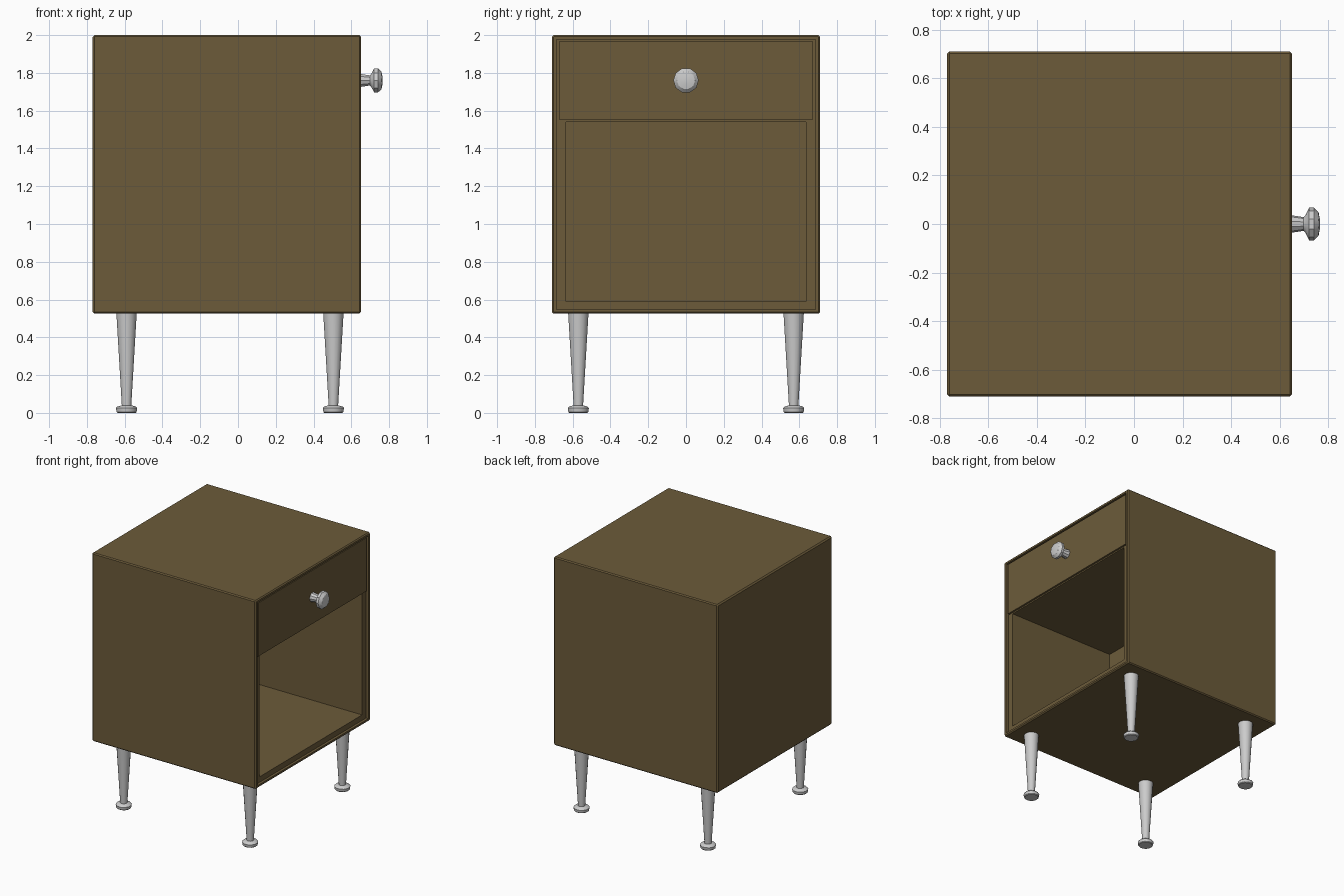
import bpy, bmesh, math
from mathutils import Vector

if "Cube" in bpy.data.objects:
    bpy.data.objects.remove(bpy.data.objects["Cube"])

wood = bpy.data.materials.new("brown_wood")
wood.diffuse_color = (0.15, 0.105, 0.042, 1)
wood.use_nodes = True
wood.node_tree.nodes["Principled BSDF"].inputs["Base Color"].default_value = wood.diffuse_color


def make_object(name, bm, mat=None, smooth=None):
    bmesh.ops.remove_doubles(bm, verts=bm.verts, dist=1e-5)
    bmesh.ops.recalc_face_normals(bm, faces=bm.faces)
    mesh = bpy.data.meshes.new(name)
    bm.to_mesh(mesh)
    bm.free()
    obj = bpy.data.objects.new(name, mesh)
    bpy.context.collection.objects.link(obj)
    if mat:
        mesh.materials.append(mat)
    if smooth:
        bpy.ops.object.select_all(action='DESELECT')
        obj.select_set(True)
        bpy.context.view_layer.objects.active = obj
        bpy.ops.object.shade_smooth_by_angle(angle=math.radians(smooth))
    return obj


def loft(bm, rings):
    """Bridge equal-length rings of points and cap both ends."""
    loops = [[bm.verts.new(p) for p in ring] for ring in rings]
    n = len(loops[0])
    for a, b in zip(loops, loops[1:]):
        for i in range(n):
            j = (i + 1) % n
            bm.faces.new((a[i], a[j], b[j], b[i]))
    bm.faces.new(loops[0])
    bm.faces.new(loops[-1])


def rect_ring(x, y, z0, z1, c=0.0):
    """Rectangle facing x, with corners cut by c."""
    return [(x, -y + c, z0), (x, y - c, z0), (x, y, z0 + c), (x, y, z1 - c),
            (x, y - c, z1), (x, -y + c, z1), (x, -y, z1 - c), (x, -y, z0 + c)]


def turned(name, profile, origin, axis, sides, smooth):
    """Solid of revolution from (radius, distance) pairs."""
    bm = bmesh.new()
    turn = Vector((0, 0, 1)).rotation_difference(Vector(axis))
    rings = []
    for r, h in profile:
        ring = []
        for i in range(sides):
            a = 2 * math.pi * (i + 0.5) / sides
            ring.append(Vector(origin) + turn @ Vector((r * math.cos(a), r * math.sin(a), h)))
        rings.append(ring)
    loft(bm, rings)
    return make_object(name, bm, smooth=smooth)


# Cabinet shell: outside, front rim, recessed ledge, then open compartment
bm = bmesh.new()
loft(bm, [
    rect_ring(-0.77, 0.70, 0.535, 1.99, 0.003),
    rect_ring(-0.76, 0.71, 0.525, 2.0, 0.008),
    rect_ring(0.642, 0.71, 0.525, 2.0, 0.008),
    rect_ring(0.65, 0.702, 0.533, 1.992, 0.003),
    rect_ring(0.65, 0.685, 0.547, 1.978),
    rect_ring(0.63, 0.685, 0.547, 1.978),
    rect_ring(0.63, 0.635, 0.59, 1.54),
    rect_ring(-0.30, 0.635, 0.59, 1.54),
])
make_object("cabinet", bm, wood)

# Drawer front
bm = bmesh.new()
loft(bm, [rect_ring(0.62, 0.67, 1.55, 1.968), rect_ring(0.645, 0.67, 1.55, 1.968)])
make_object("drawer_front", bm, wood)

# Drawer knob
turned("drawer_knob",
       [(0.037, 0), (0.028, 0.055), (0.035, 0.062), (0.067, 0.078),
        (0.067, 0.098), (0.048, 0.117), (0.02, 0.122)],
       (0.643, 0, 1.76), (1, 0, 0), 10, 35)

# Tapered legs with feet
for xn, x in (("back", -0.59), ("front", 0.505)):
    for yn, y in (("left", -0.57), ("right", 0.57)):
        turned(f"{xn}_{yn}_leg", [(0.025, 0.03), (0.055, 0.53)],
               (x, y, 0), (0, 0, 1), 16, 40)
        turned(f"{xn}_{yn}_foot",
               [(0.05, 0), (0.055, 0.005), (0.058, 0.026), (0.05, 0.034), (0.025, 0.04)],
               (x, y, 0), (0, 0, 1), 12, 35)
